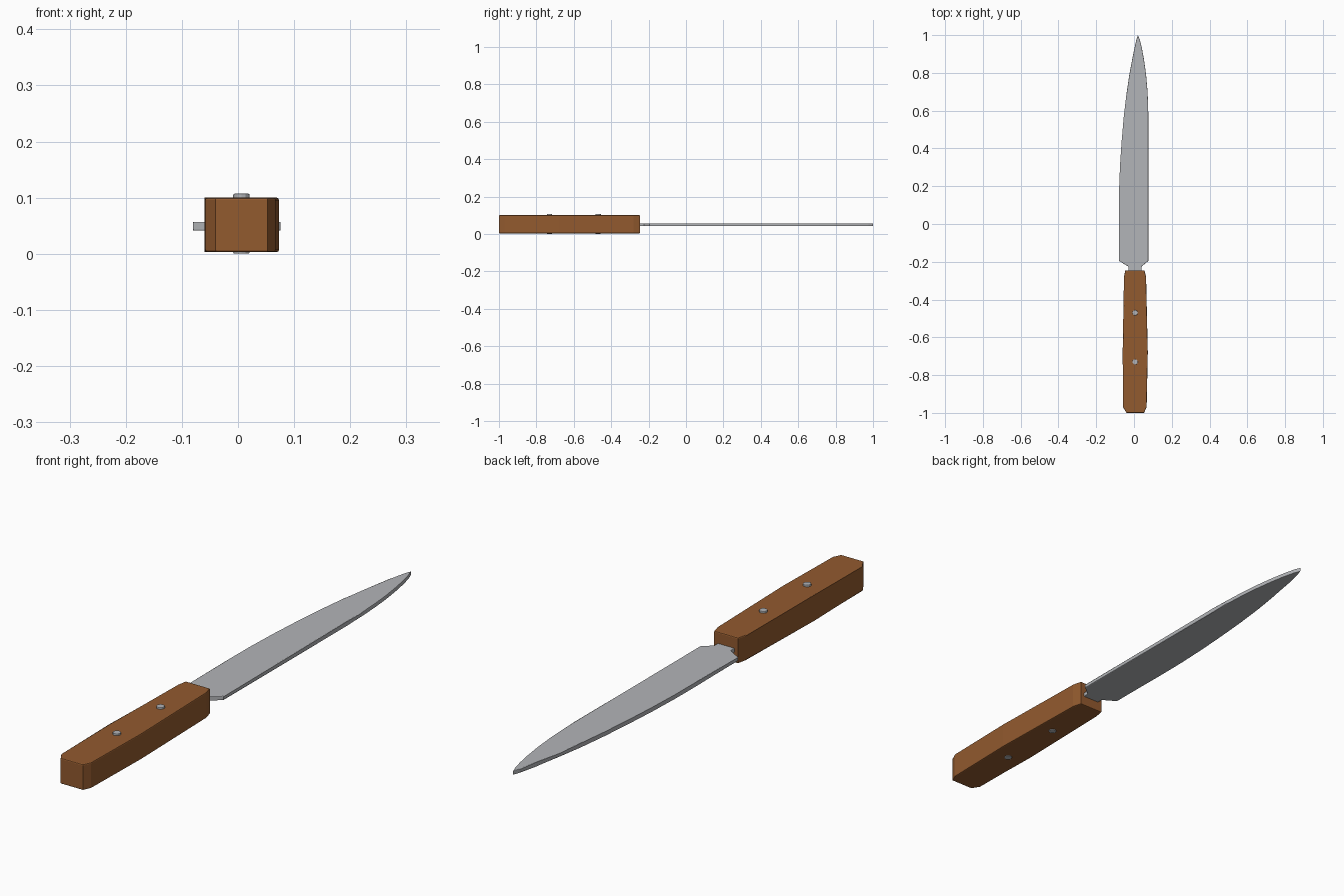
import bpy, bmesh, math

if "Cube" in bpy.data.objects:
    bpy.data.objects.remove(bpy.data.objects["Cube"])


def material(name, rgb):
    m = bpy.data.materials.new(name)
    m.diffuse_color = (*rgb, 1)
    m.use_nodes = True
    m.node_tree.nodes["Principled BSDF"].inputs["Base Color"].default_value = m.diffuse_color
    return m


steel = material("steel grey", (0.45, 0.46, 0.48))
wood = material("brown wood", (0.29, 0.103, 0.028))


def finish(bm, name, mat):
    bmesh.ops.recalc_face_normals(bm, faces=bm.faces)
    me = bpy.data.meshes.new(name)
    bm.to_mesh(me)
    bm.free()
    me.materials.append(mat)
    ob = bpy.data.objects.new(name, me)
    bpy.context.collection.objects.link(ob)
    return ob


def slab(name, outline, z0, z1, bevel, mat):
    """Extrude an xy outline and soften its top and bottom rims."""
    bm = bmesh.new()
    face = bm.faces.new([bm.verts.new((x, y, z0)) for x, y in outline])
    res = bmesh.ops.extrude_face_region(bm, geom=[face])
    for v in res["geom"]:
        if isinstance(v, bmesh.types.BMVert):
            v.co.z = z1
    rims = [e for e in bm.edges if abs(e.verts[0].co.z - e.verts[1].co.z) < 1e-6]
    bmesh.ops.bevel(bm, geom=rims, offset=bevel, segments=2, profile=0.5, affect='EDGES')
    return finish(bm, name, mat)


# Blade with a stepped neck; the neck runs into the handle
spine = [(0.04, -0.30), (0.04, -0.225), (0.076, -0.195), (0.076, 0.55), (0.075, 0.63),
         (0.071, 0.71), (0.064, 0.79), (0.053, 0.87), (0.042, 0.93), (0.031, 0.975)]
edge = [(0.012, 0.975), (-0.004, 0.90), (-0.025, 0.79), (-0.041, 0.68), (-0.055, 0.56),
        (-0.066, 0.43), (-0.074, 0.31), (-0.079, 0.18), (-0.08, 0.05),
        (-0.08, -0.195), (-0.03, -0.225), (-0.03, -0.30)]
slab("blade", spine + [(0.021, 1.0)] + edge, 0.041, 0.057, 0.0025, steel)

# Handle with clipped corners and a slight swell
handle = [(-0.04, -1.0), (0.053, -1.0), (0.067, -0.97), (0.073, -0.68), (0.064, -0.28),
          (0.055, -0.245), (-0.046, -0.245), (-0.053, -0.28), (-0.06, -0.68), (-0.058, -0.97)]
slab("handle", handle, 0.003, 0.1, 0.004, wood)

# Two rivets passing right through the handle
for i, y in enumerate((-0.47, -0.73)):
    ring = [(0.006 + 0.0145 * math.cos(a), y + 0.0145 * math.sin(a))
            for a in (math.tau * k / 12 for k in range(12))]
    slab(f"rivet_{i + 1}", ring, 0.0, 0.107, 0.002, steel)
